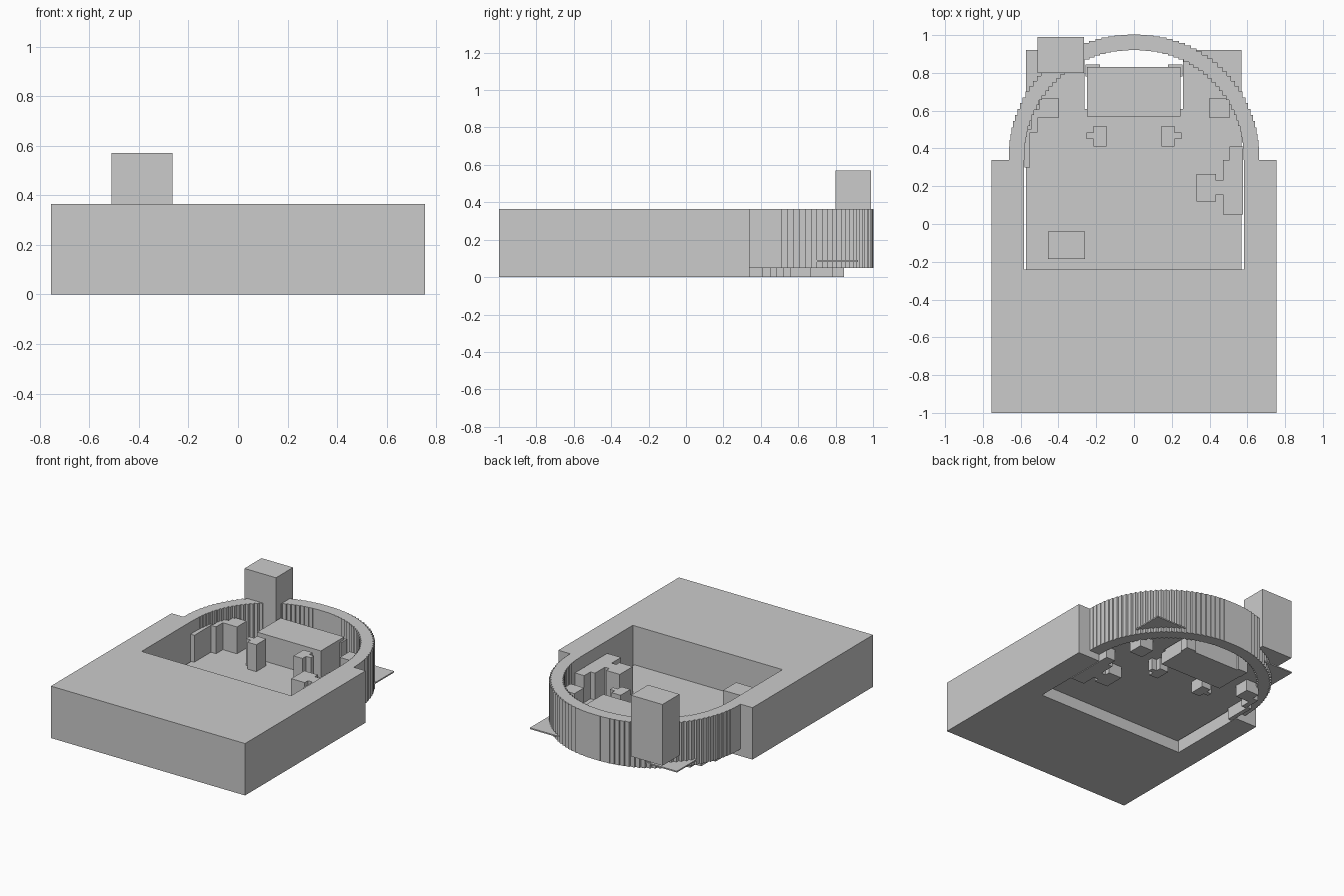
import bpy, bmesh, math

if "Cube" in bpy.data.objects:
    bpy.data.objects.remove(bpy.data.objects["Cube"])


def prism(name, pts, z0, z1):
    """Extrude a plan outline from z0 to z1."""
    bm = bmesh.new()
    face = bm.faces.new([bm.verts.new((x, y, z0)) for x, y in pts])
    ext = bmesh.ops.extrude_face_region(bm, geom=[face])
    for v in ext["geom"]:
        if isinstance(v, bmesh.types.BMVert):
            v.co.z = z1
    bmesh.ops.recalc_face_normals(bm, faces=bm.faces)
    me = bpy.data.meshes.new(name)
    bm.to_mesh(me)
    bm.free()
    ob = bpy.data.objects.new(name, me)
    bpy.context.collection.objects.link(ob)
    return ob


def box(name, x0, x1, y0, y1, z0, z1):
    return prism(name, [(x0, y0), (x1, y0), (x1, y1), (x0, y1)], z0, z1)


def stepped_arc(r, n=60, cy=0.34):
    """Half circle drawn as small square steps, right to left."""
    pts = [(r, cy)]
    for i in range(1, n + 1):
        a = math.pi * i / n
        x, y = r * math.cos(a), cy + r * math.sin(a)
        px, py = pts[-1]
        # step outward-in symmetrically on both halves
        if i <= n // 2:
            pts.append((px, y))
        else:
            pts.append((x, py))
        if i != n // 2:
            pts.append((x, y))
        else:
            pts.append((x, y))
    return pts


# Main block with a pocket open to the back
prism("main_block", [(-.755, -1), (.755, -1), (.755, .34), (.582, .34), (.582, -.24),
                     (-.582, -.24), (-.582, .34), (-.755, .34)], 0, .365)

# Stepped curved wall
prism("curved_wall", stepped_arc(.662) + stepped_arc(.58)[::-1], .05, .365)

# Thin floor with a slot at the back
prism("floor_plate", [(-.573, -.24), (.57, -.24), (.57, .92), (.26, .92), (.26, .61),
                      (-.263, .61), (-.263, .92), (-.573, .92)], .082, .091)

# Tower on the wall
box("tower", -.51, -.265, .80, .99, .14, .57)

# Large block in the slot and its corner posts
box("centre_block", -.25, .245, .57, .83, .0, .28)
for side, s in (("left", -1), ("right", 1)):
    xs = sorted((s * .18, s * .256))
    box(side + "_corner_post", *xs, .78, .845, 0, .26)
    # Free-standing posts with a side rib
    c = [(.145, .41), (.215, .41), (.215, .45), (.252, .45),
         (.252, .485), (.215, .485), (.215, .52), (.145, .52)]
    prism(side + "_post", [(s * x, y) for x, y in c], 0, .28)

# Pieces along the inside of the wall
box("right_wall_post", .40, .505, .56, .668, 0, .28)
prism("left_wall_piece", [(-.58, .30), (-.55, .30), (-.55, .485), (-.51, .485), (-.51, .56),
                          (-.40, .56), (-.40, .668), (-.50, .668), (-.50, .61),
                          (-.545, .61), (-.545, .50), (-.58, .50)], 0, .28)
prism("right_wall_piece", [(.33, .12), (.435, .12), (.435, .155), (.47, .155), (.47, .05),
                           (.577, .05), (.577, .41), (.505, .41), (.505, .34), (.47, .34),
                           (.47, .23), (.435, .23), (.435, .265), (.33, .265)], 0, .28)

# Low box near the front of the pocket
box("low_box", -.455, -.26, -.185, -.04, .085, .21)
